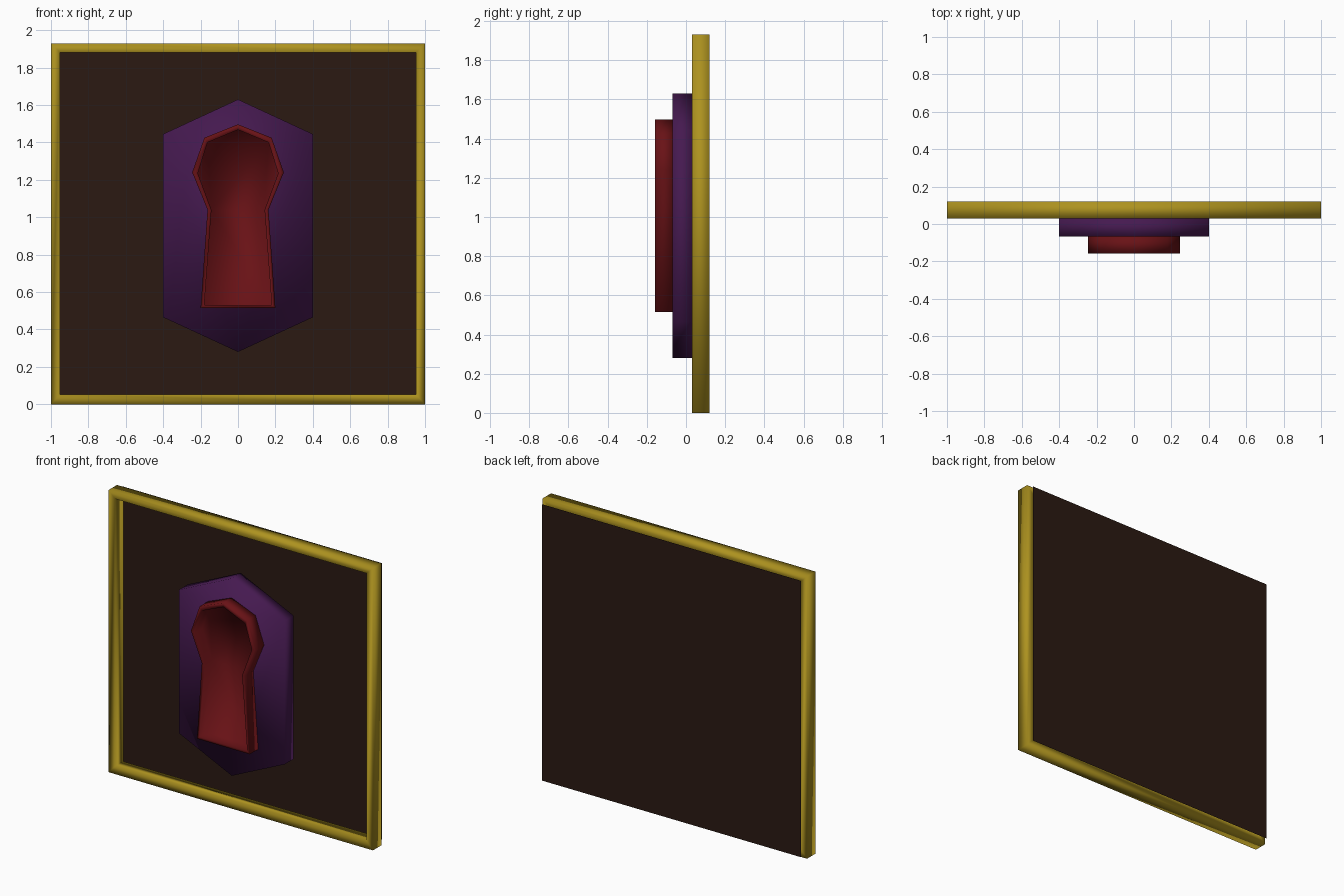
import bpy, bmesh

if "Cube" in bpy.data.objects:
    bpy.data.objects.remove(bpy.data.objects["Cube"])


def finish(bm, name, color, smooth=True):
    bmesh.ops.recalc_face_normals(bm, faces=bm.faces)
    for f in bm.faces:
        f.smooth = smooth
    me = bpy.data.meshes.new(name)
    bm.to_mesh(me)
    bm.free()
    mat = bpy.data.materials.new(name + "_material")
    mat.diffuse_color = (*color, 1)
    mat.use_nodes = True
    mat.node_tree.nodes["Principled BSDF"].inputs["Base Color"].default_value = mat.diffuse_color
    me.materials.append(mat)
    ob = bpy.data.objects.new(name, me)
    bpy.context.collection.objects.link(ob)
    return ob


def mirrored(half):
    """Close a right-hand outline (top to bottom) with its mirror image."""
    return half + [(-x, z) for x, z in reversed(half) if x > 0]


def rect(x, z0, z1):
    return mirrored([(x, z1), (x, z0)])


def ring(bm, outline, y):
    return [bm.verts.new((x, y, z)) for x, z in outline]


def bridge(bm, a, b):
    n = len(a)
    for i in range(n):
        j = (i + 1) % n
        bm.faces.new((a[i], a[j], b[j], b[i]))


def stack(loops, close=False, caps=True):
    """Join successive (outline, y) loops into one surface."""
    bm = bmesh.new()
    rings = [ring(bm, o, y) for o, y in loops]
    for a, b in zip(rings, rings[1:]):
        bridge(bm, a, b)
    if close:
        bridge(bm, rings[-1], rings[0])
    elif caps:
        bm.faces.new(rings[0])
        bm.faces.new(rings[-1])
    return bm


# Thin backing panel, set slightly behind the frame
bm = bmesh.new()
bm.faces.new(ring(bm, rect(0.98, 0.02, 1.91), 0.158))
finish(bm, "back_panel", (0.024, 0.010, 0.006), False)

# Square picture-style frame
outer, inner = rect(1.0, 0.0, 1.93), rect(0.952, 0.052, 1.882)
finish(stack([(outer, 0.12), (outer, 0.03), (inner, 0.03), (inner, 0.12)], close=True),
       "frame", (0.42, 0.29, 0.014))

# Elongated hexagonal plate
hexa = mirrored([(0, 1.63), (0.4, 1.445), (0.4, 0.465), (0, 0.28)])
finish(stack([(hexa, 0.03), (hexa, -0.068)]), "hexagon_plate", (0.06, 0.010, 0.08))

# Keyhole surround with a thin rim and a recessed floor
key_out = mirrored([(0, 1.497), (0.18, 1.425), (0.245, 1.24), (0.163, 1.04), (0.2, 0.515)])
key_in = mirrored([(0, 1.468), (0.163, 1.40), (0.215, 1.235), (0.142, 1.04), (0.18, 0.532)])
finish(stack([(key_out, -0.066), (key_out, -0.158), (key_in, -0.158), (key_in, -0.08)]),
       "keyhole", (0.14, 0.006, 0.008))
